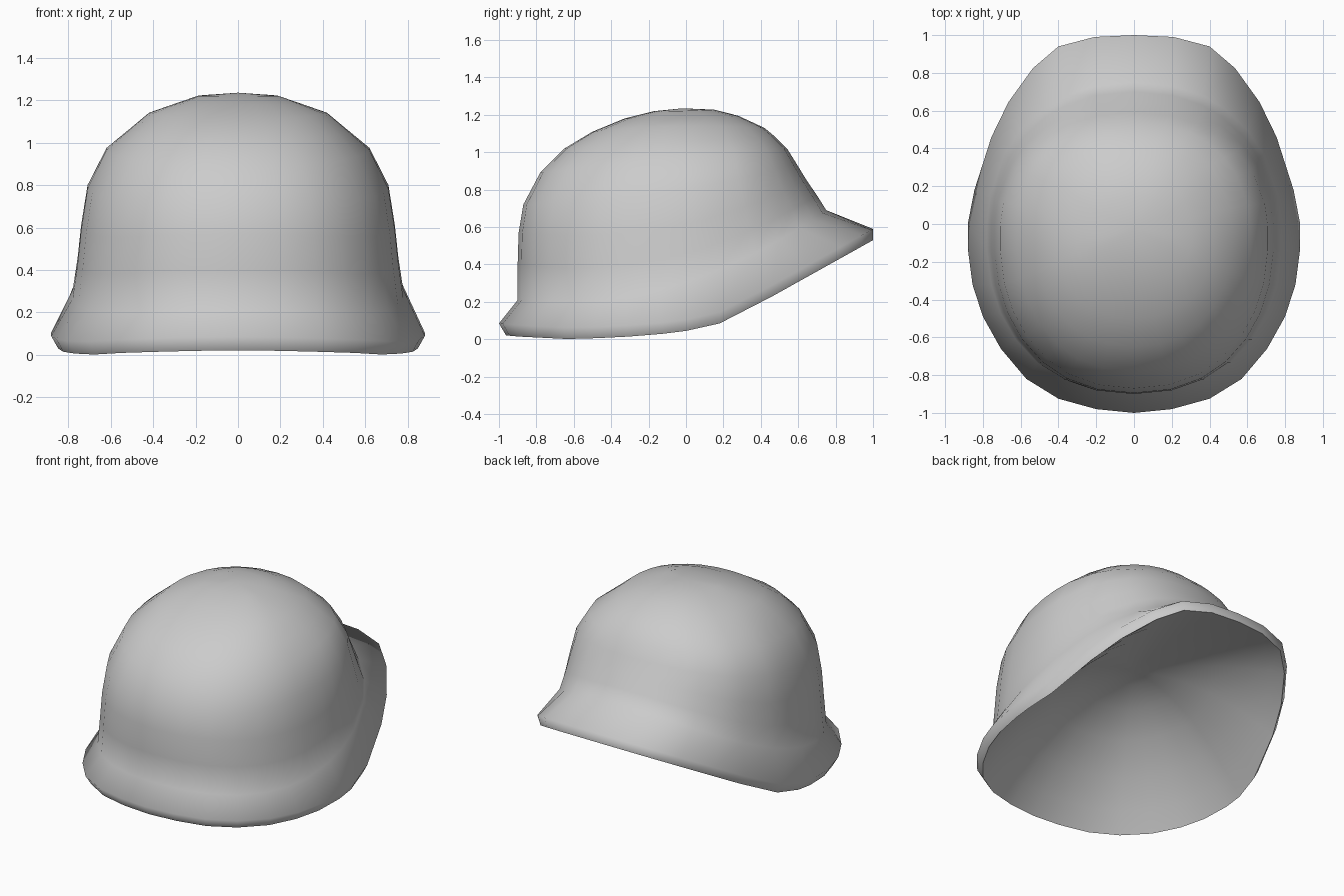
import bpy, bmesh, math
from mathutils import Vector

cube = bpy.data.objects.get("Cube")
if cube:
    bpy.data.objects.remove(cube)

MID_Y = -0.07
SQUARE = 0.9  # below 1 makes the shell ovals slightly squared

# Half plan of the rim, from back to front
RIM_PLAN = [(0, 1), (.21, .99), (.4, .94), (.535, .825), (.665, .645), (.755, .46), (.845, .18),
            (.88, 0), (.88, -.13), (.855, -.32), (.8, -.49), (.705, -.66), (.57, -.82),
            (.4, -.925), (.2, -.98), (0, -1)]
RIM_PLAN += [(-x, y) for x, y in RIM_PLAN[-2:0:-1]]

# Underside height of the rim along y
RIM_LINE = [(-1, .025), (-.9, .015), (-.6, 0), (-.2, .02), (0, .045), (.18, .085), (.3, .14), (1, .53)]

# Shell levels: front y, front z, side x, side z, back y, back z
SHELL = [
    (-.90, .21, .78, .285, .75, .69),
    (-.90, .40, .757, .44, .70, .77),
    (-.895, .57, .74, .60, .645, .85),
    (-.87, .72, .71, .79, .59, .94),
    (-.78, .89, .62, .97, .54, 1.02),
    (-.65, 1.02, .52, 1.055, .48, 1.08),
    (-.50, 1.11, .42, 1.14, .42, 1.13),
    (-.33, 1.18, .305, 1.18, .28, 1.195),
    (-.17, 1.22, .19, 1.22, .15, 1.228),
]
APEX = Vector((0, -.02, 1.235))
LINER_TOP = Vector((0, 0, .62))


def rim_height(y):
    for (y0, z0), (y1, z1) in zip(RIM_LINE, RIM_LINE[1:]):
        if y <= y1:
            return z0 + (z1 - z0) * (y - y0) / (y1 - y0)
    return RIM_LINE[-1][1]


def rim_ring(tuck, lift):
    """Rim outline, tucked in at the front and sides but not at the back."""
    ring = []
    for x, y in RIM_PLAN:
        if y < 0:
            y *= 1 - tuck
        ring.append(Vector((x * (1 - tuck), y, rim_height(y) + lift)))
    return ring


def shell_ring(front, zf, side, zs, back, zb):
    """Oval ring whose height swings from front through side to back."""
    ring = []
    for x, y in RIM_PLAN:
        reach = 1 - MID_Y if y > MID_Y else 1 + MID_Y
        a = math.atan2(x / .88, (y - MID_Y) / reach)
        s, t = (math.copysign(abs(v) ** SQUARE, v) for v in (math.sin(a), math.cos(a)))
        reach = back - MID_Y if t > 0 else MID_Y - front
        z = zs + t * (zb - zf) / 2 + t * t * ((zf + zb) / 2 - zs)
        ring.append(Vector((side * s, MID_Y + reach * t, z)))
    return ring


def liner_ring(r):
    """Ring of the hollow underside, rising from the lip to its ceiling."""
    ring = []
    for p in rim_ring(.038, 0):
        q = LINER_TOP.lerp(p, r)
        q.z = LINER_TOP.z + (p.z - LINER_TOP.z) * r ** 2
        ring.append(q)
    return ring


def loft(name, rings, tip, tip_side, material):
    """Join rings into a smooth sheet closed by a tip; tip_side is the facing of the tip."""
    bm = bmesh.new()
    loops = [[bm.verts.new(p) for p in ring] for ring in rings]
    top = bm.verts.new(tip)
    count = len(RIM_PLAN)
    for i in range(count):
        j = (i + 1) % count
        for low, high in zip(loops, loops[1:]):
            bm.faces.new((low[j], low[i], high[i], high[j]))
        bm.faces.new((loops[-1][j], loops[-1][i], top))
    bm.normal_update()
    if top.normal.z * tip_side < 0:
        bmesh.ops.reverse_faces(bm, faces=bm.faces)
    for face in bm.faces:
        face.smooth = True
    mesh = bpy.data.meshes.new(name)
    bm.to_mesh(mesh)
    bm.free()
    mesh.materials.append(material)
    bpy.context.collection.objects.link(bpy.data.objects.new(name, mesh))


grey = bpy.data.materials.new("light_grey")
grey.use_nodes = True
grey.diffuse_color = (.6, .6, .6, 1)
grey.node_tree.nodes["Principled BSDF"].inputs["Base Color"].default_value = (.6, .6, .6, 1)

# Outer shell: tucked lip, rim edge, flared brim, wall and dome
outer = [rim_ring(.038, 0), rim_ring(0, .06)] + [shell_ring(*level) for level in SHELL]
loft("helmet_shell", outer, APEX, 1, grey)

# Hollow underside
loft("helmet_liner", [liner_ring(r) for r in (1, .9, .75, .55, .35, .15)], LINER_TOP, -1, grey)
